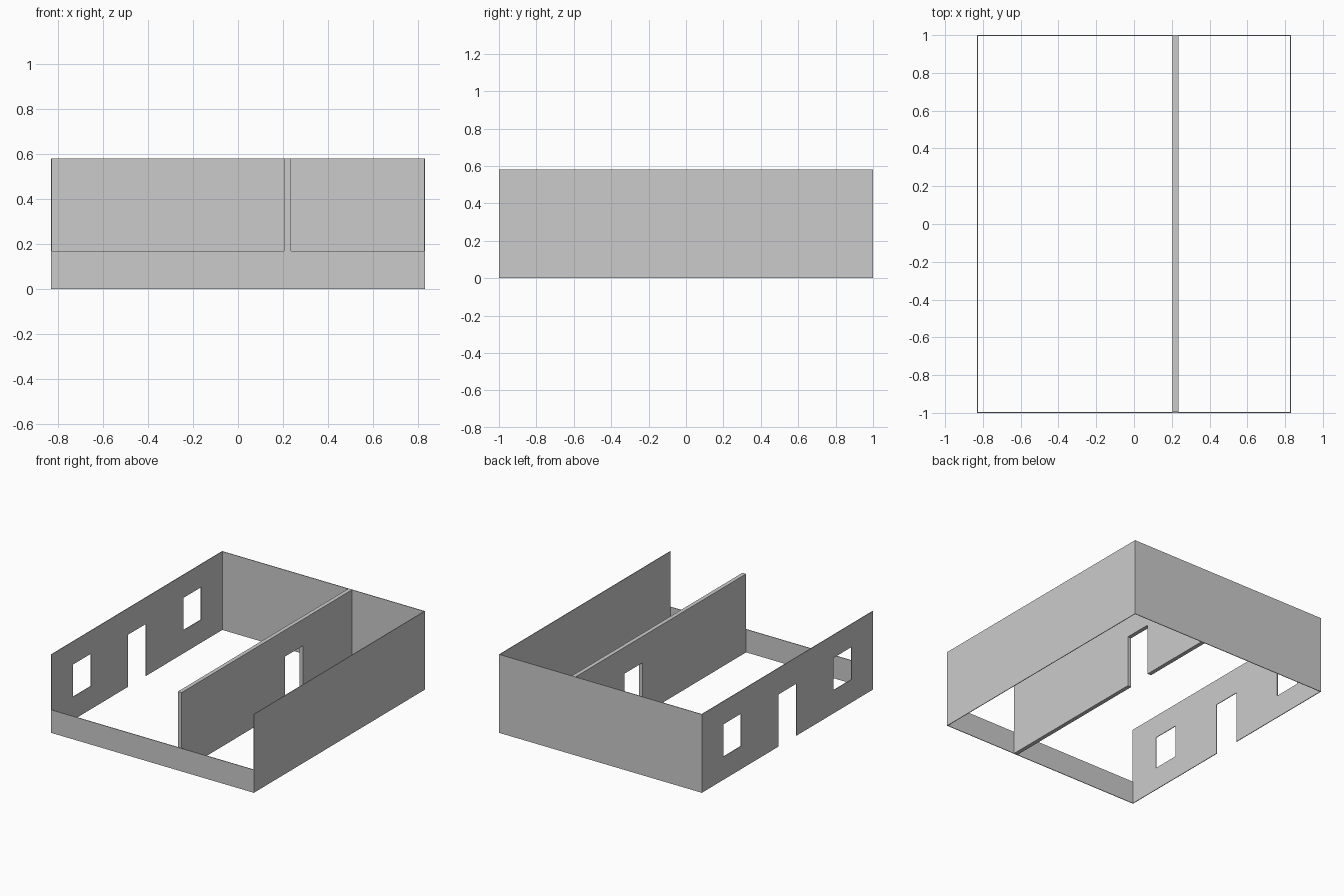
import bpy, bmesh

if "Cube" in bpy.data.objects:
    bpy.data.objects.remove(bpy.data.objects["Cube"])

W, L, H = 0.83, 1.0, 0.58      # half width, half length, wall height
T = 0.005                      # outer wall thickness
LOW = 0.17                     # front wall height and window sill
HEAD, DOOR = 0.41, 0.385       # window and door heads

grey = bpy.data.materials.new("plaster grey")
grey.diffuse_color = (0.6, 0.6, 0.6, 1)
grey.use_nodes = True
grey.node_tree.nodes["Principled BSDF"].inputs["Base Color"].default_value = grey.diffuse_color


def wall(name, x0, x1, y0, y1, h, openings=()):
    """Wall standing on z = 0; openings are (y0, y1, z0, z1) holes through x."""
    ys = sorted({y0, y1, *(v for o in openings for v in o[:2])})
    zs = sorted({0, h, *(v for o in openings for v in o[2:])})
    bm = bmesh.new()
    verts = {}

    def vert(y, z):
        if (y, z) not in verts:
            verts[y, z] = bm.verts.new((x0, y, z))
        return verts[y, z]

    # Grid of panels, skipping those inside an opening
    for a, b in zip(ys, ys[1:]):
        for c, d in zip(zs, zs[1:]):
            if not any(o[0] <= a and b <= o[1] and o[2] <= c and d <= o[3] for o in openings):
                bm.faces.new([vert(a, c), vert(a, d), vert(b, d), vert(b, c)])
    # Thicken along x
    ext = bmesh.ops.extrude_face_region(bm, geom=bm.faces[:], use_keep_orig=True)
    moved = [g for g in ext["geom"] if isinstance(g, bmesh.types.BMVert)]
    bmesh.ops.translate(bm, verts=moved, vec=(x1 - x0, 0, 0))
    bmesh.ops.recalc_face_normals(bm, faces=bm.faces[:])
    bmesh.ops.dissolve_limit(bm, angle_limit=0.01, verts=bm.verts[:], edges=bm.edges[:])
    me = bpy.data.meshes.new(name)
    bm.to_mesh(me)
    bm.free()
    me.materials.append(grey)
    ob = bpy.data.objects.new(name, me)
    bpy.context.collection.objects.link(ob)


# Left wall: central door between two windows
wall("left_wall", -W, -W + T, -L, L, H,
     [(-0.75, -0.54, LOW, HEAD), (-0.105, 0.105, 0, DOOR), (0.54, 0.75, LOW, HEAD)])
wall("right_wall", W - T, W, -L, L, H)
wall("back_wall", -W + T, W - T, L - T, L, H)
wall("front_low_wall", -W + T, W - T, -L, -L + T, LOW)
# Thick partition with a doorway
wall("partition", 0.205, 0.235, -L + T, L - T, H, [(0.215, 0.425, 0, DOOR)])
